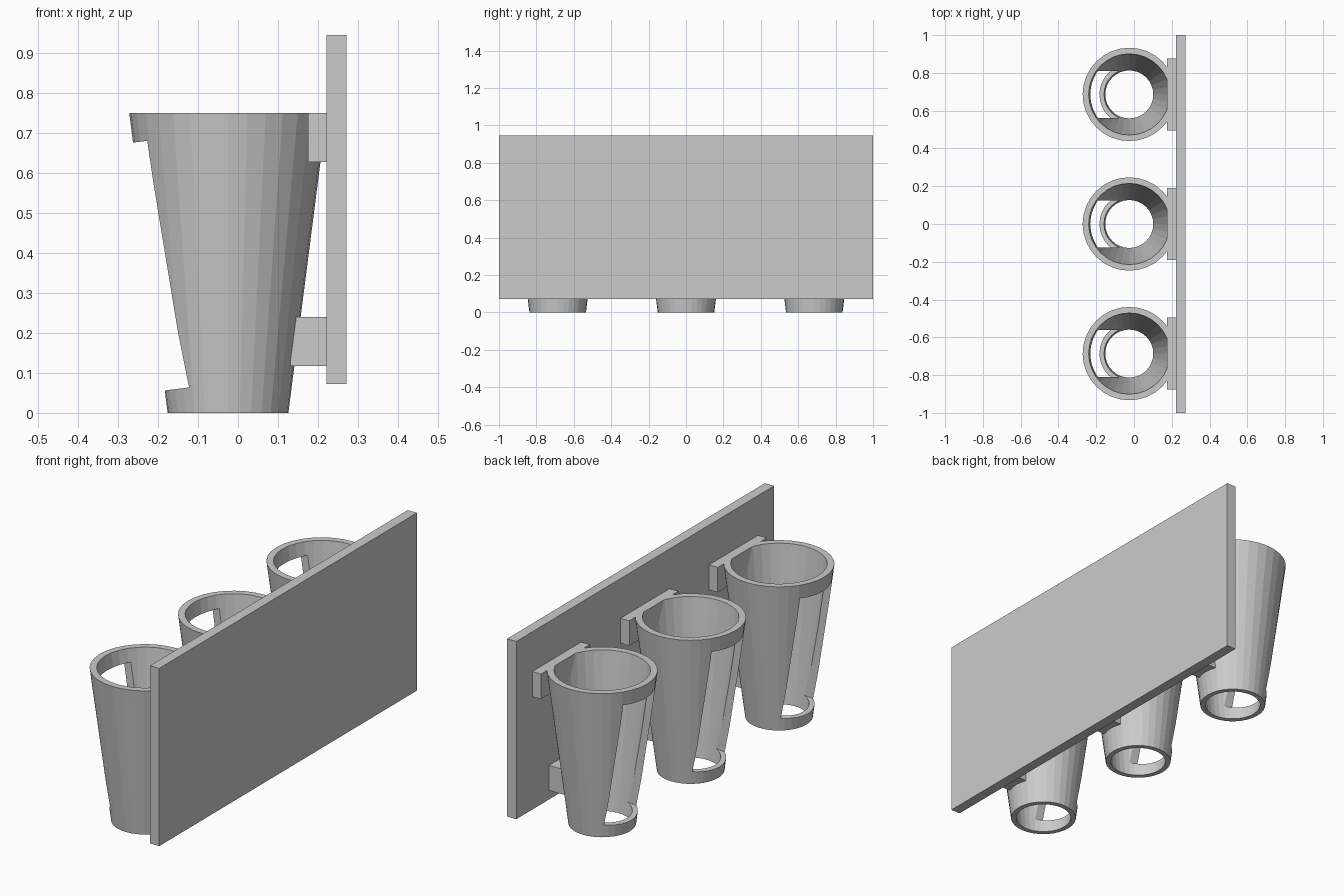
import bpy, bmesh, math
from mathutils import Vector

if "Cube" in bpy.data.objects:
    bpy.data.objects.remove(bpy.data.objects["Cube"])

CX = -0.025           # cup axis in x
HEIGHT = 0.75
R_LOW, R_TOP = 0.151, 0.247
IN_LOW, IN_TOP = 0.127, 0.215
SIDES = 32


def make_object(name, bm):
    bmesh.ops.recalc_face_normals(bm, faces=bm.faces[:])
    mesh = bpy.data.meshes.new(name)
    bm.to_mesh(mesh)
    bm.free()
    ob = bpy.data.objects.new(name, mesh)
    bpy.context.collection.objects.link(ob)
    return ob


def box(name, x0, x1, y0, y1, z0, z1):
    bm = bmesh.new()
    bmesh.ops.create_cube(bm, size=1)
    for v in bm.verts:
        v.co = Vector((x0 + (v.co.x + 0.5) * (x1 - x0),
                       y0 + (v.co.y + 0.5) * (y1 - y0),
                       z0 + (v.co.z + 0.5) * (z1 - z0)))
    return make_object(name, bm)


def tapered_tube(name, y):
    # closed loop of rings: outer bottom, outer top, inner top, inner bottom
    bm = bmesh.new()
    rings = []
    for r, z in ((R_LOW, 0), (R_TOP, HEIGHT), (IN_TOP, HEIGHT), (IN_LOW, 0)):
        rings.append([bm.verts.new((CX + r * math.cos(2 * math.pi * i / SIDES),
                                    y + r * math.sin(2 * math.pi * i / SIDES), z))
                      for i in range(SIDES)])
    for k in range(4):
        a, b = rings[k], rings[(k + 1) % 4]
        for i in range(SIDES):
            j = (i + 1) % SIDES
            bm.faces.new((a[i], a[j], b[j], b[i]))
    return make_object(name, bm)


def window_cutter(y, half=0.125):
    # slanted block square to the sloping cup wall
    slope = (R_TOP - R_LOW) / HEIGHT
    n = Vector((-1, 0, -slope)).normalized()
    low, top = (Vector((CX - R_LOW - slope * z, y, z)) for z in (0.056, 0.676))
    profile = (low + n * 0.1, top + n * 0.1, top - n * 0.16, low - n * 0.16)
    bm = bmesh.new()
    face = bm.faces.new([bm.verts.new(p - Vector((0, half, 0))) for p in profile])
    ext = bmesh.ops.extrude_face_region(bm, geom=[face])
    verts = [g for g in ext["geom"] if isinstance(g, bmesh.types.BMVert)]
    bmesh.ops.translate(bm, verts=verts, vec=(0, 2 * half, 0))
    ob = make_object("window_cutter", bm)
    ob.hide_render = True
    return ob


def cut(ob, cutter):
    mod = ob.modifiers.new("window", 'BOOLEAN')
    mod.operation = 'DIFFERENCE'
    mod.solver = 'EXACT'
    mod.object = cutter
    dg = bpy.context.evaluated_depsgraph_get()
    mesh = bpy.data.meshes.new_from_object(ob.evaluated_get(dg))
    ob.modifiers.clear()
    ob.data = mesh
    bpy.data.objects.remove(cutter)


# back board
box("back_board", 0.222, 0.272, -1, 1, 0.072, 0.945)

# three holders, each with a window and two mounting blocks
for i, y in enumerate((-0.686, 0, 0.686), 1):
    cup = tapered_tube(f"cup_{i}", y)
    cut(cup, window_cutter(y))
    box(f"upper_bracket_{i}", 0.175, 0.222, y - 0.19, y + 0.19, 0.627, HEIGHT)
    box(f"lower_bracket_{i}", 0.131, 0.222, y - 0.06, y + 0.06, 0.117, 0.24)
